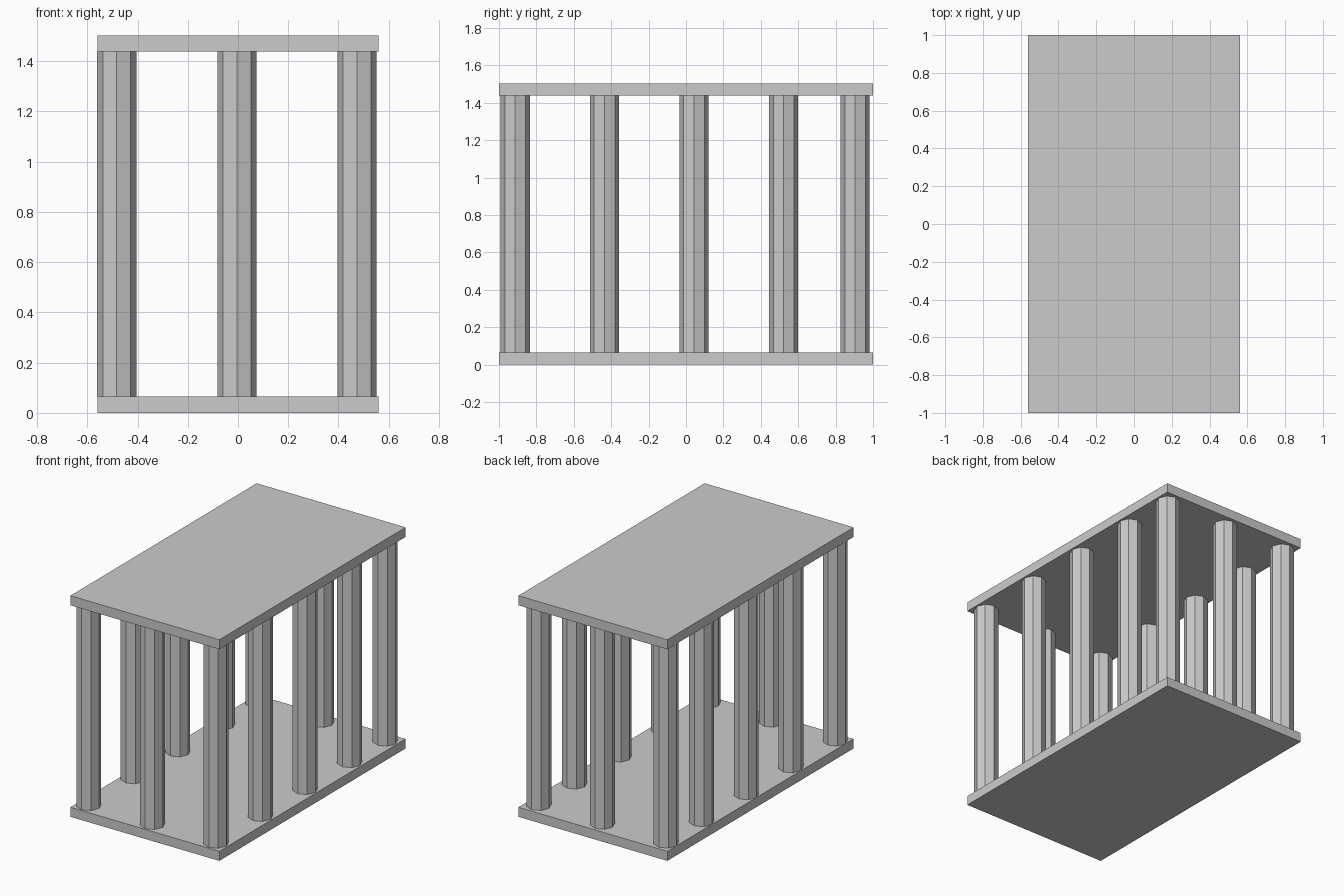
import bpy
from math import pi

if "Cube" in bpy.data.objects:
    bpy.data.objects.remove(bpy.data.objects["Cube"])

HALF_X, HALF_Y, HEIGHT, PLATE = 0.56, 1.0, 1.503, 0.065
RADIUS = 0.078


def slab(name, z):
    bpy.ops.mesh.primitive_cube_add(size=1, location=(0, 0, z + PLATE / 2))
    ob = bpy.context.object
    ob.name = name
    ob.scale = (2 * HALF_X, 2 * HALF_Y, PLATE)
    bpy.ops.object.transform_apply(location=False, rotation=False, scale=True)


def column(name, x, y):
    bpy.ops.mesh.primitive_cylinder_add(
        vertices=8, radius=RADIUS, depth=HEIGHT - 2 * PLATE,
        location=(x, y, HEIGHT / 2))
    bpy.context.object.name = name


# Floor and roof slabs
slab("floor_slab", 0)
slab("roof_slab", HEIGHT - PLATE)

# Octagonal columns along both long sides
left, middle, right = -0.483, -0.004, 0.474
rows = [-0.913, -0.436, 0.043, 0.522, 0.904]
for i, y in enumerate(rows, 1):
    column(f"left_column_{i}", left, y)
    column(f"right_column_{i}", right, y)

# Centre columns at the two ends
column("front_column", middle, rows[0])
column("back_column", middle, rows[-1])
